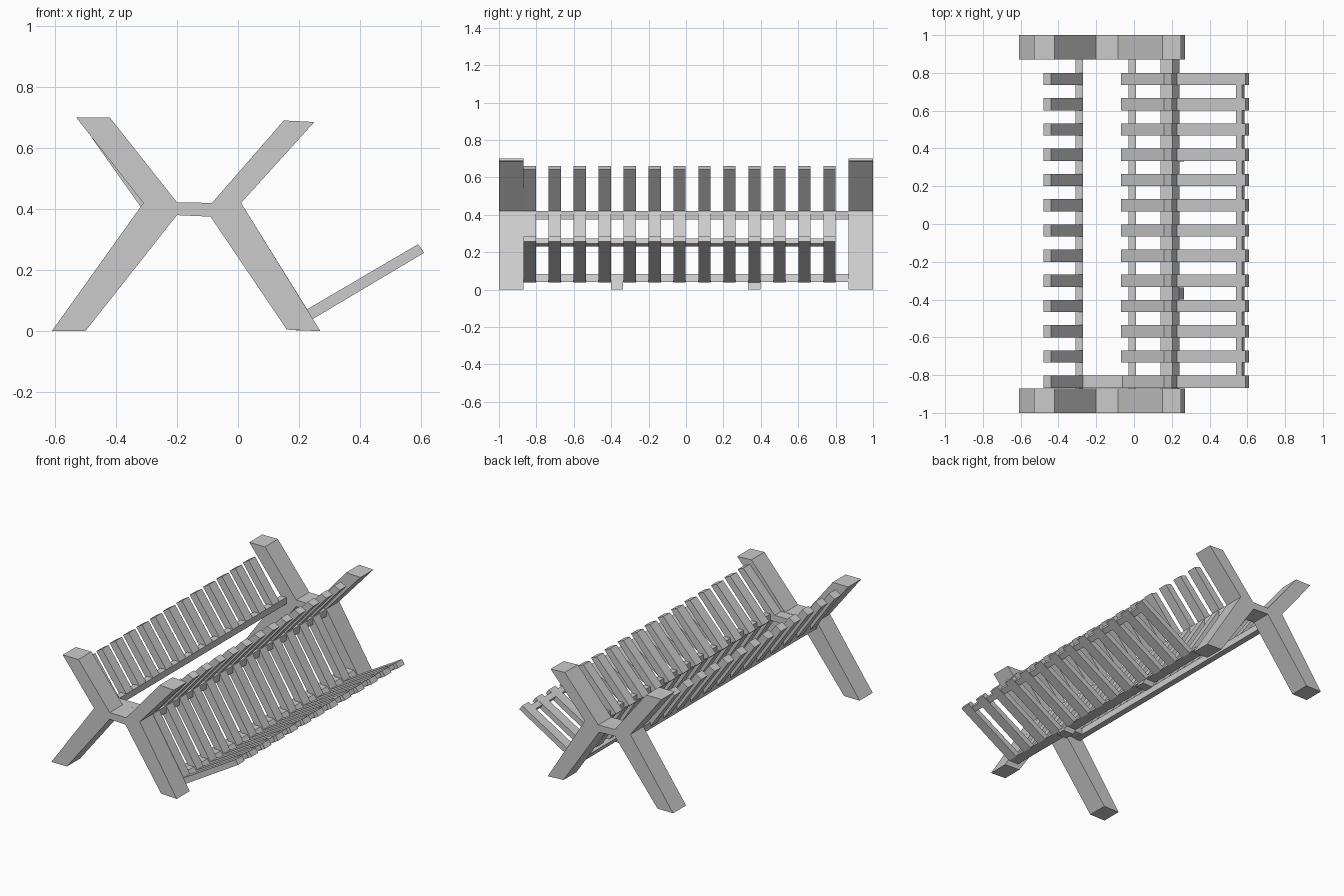
import bpy, bmesh


def prism(name, pts, spans):
    """Extrude an x/z outline along y, once for each (y0, y1) span."""
    bm = bmesh.new()
    for y0, y1 in spans:
        a = [bm.verts.new((x, y0, z)) for x, z in pts]
        b = [bm.verts.new((x, y1, z)) for x, z in pts]
        bm.faces.new(a)
        bm.faces.new(b[::-1])
        n = len(pts)
        for i in range(n):
            j = (i + 1) % n
            bm.faces.new((a[j], a[i], b[i], b[j]))
    bmesh.ops.recalc_face_normals(bm, faces=bm.faces)
    me = bpy.data.meshes.new(name)
    bm.to_mesh(me)
    bm.free()
    ob = bpy.data.objects.new(name, me)
    bpy.context.collection.objects.link(ob)
    return ob


# X-shaped end frames
frame = [(-0.61, 0), (-0.5, 0), (-0.2, 0.38), (-0.09, 0.375), (0.16, 0.005),
         (0.27, 0), (0.01, 0.42), (0.25, 0.685), (0.15, 0.69), (-0.085, 0.42),
         (-0.2, 0.422), (-0.42, 0.7), (-0.53, 0.7), (-0.31, 0.42)]
prism("end_frames", frame, [(-1, -0.87), (0.87, 1)])

# Evenly spaced slats: 13 per row
slats = [(-0.868 + 0.1336 * i, -0.803 + 0.1336 * i) for i in range(13)]
prism("left_upper_slats", [(-0.48, 0.635), (-0.44, 0.66), (-0.27, 0.42), (-0.31, 0.395)], slats)
prism("right_upper_slats", [(0.16, 0.66), (0.2, 0.642), (-0.025, 0.385), (-0.07, 0.41)], slats)
prism("leg_slats", [(-0.03, 0.42), (0.01, 0.42), (0.24, 0.05), (0.19, 0.045), (-0.03, 0.385)], slats)
prism("ramp_slats", [(0.59, 0.285), (0.61, 0.257), (0.24, 0.037), (0.215, 0.065)], slats)

# Lengthwise rails
full = [(-0.87, 0.87)]
prism("left_rail", [(-0.31, 0.42), (-0.27, 0.42), (-0.27, 0.378), (-0.31, 0.378)], full)
prism("right_rail", [(-0.03, 0.42), (0.011, 0.42), (0.011, 0.375), (-0.03, 0.375)], full)
prism("bottom_rail", [(0.14, 0.085), (0.205, 0.085), (0.24, 0.04), (0.17, 0.04)], full)
prism("ramp_rail", [(0.54, 0.255), (0.572, 0.273), (0.586, 0.248), (0.555, 0.23)], [(-0.803, 0.735)])

# Cross slat joining the rails at the front end
prism("cross_slat", [(-0.28, 0.42), (0, 0.42), (0, 0.38), (-0.28, 0.38)], slats[:1])

# Small feet under the bottom rail
prism("rail_feet", [(0.17, 0.042), (0.24, 0.042), (0.265, 0.002), (0.19, 0.002)],
      [(-0.4, -0.336), (0.332, 0.397)])
